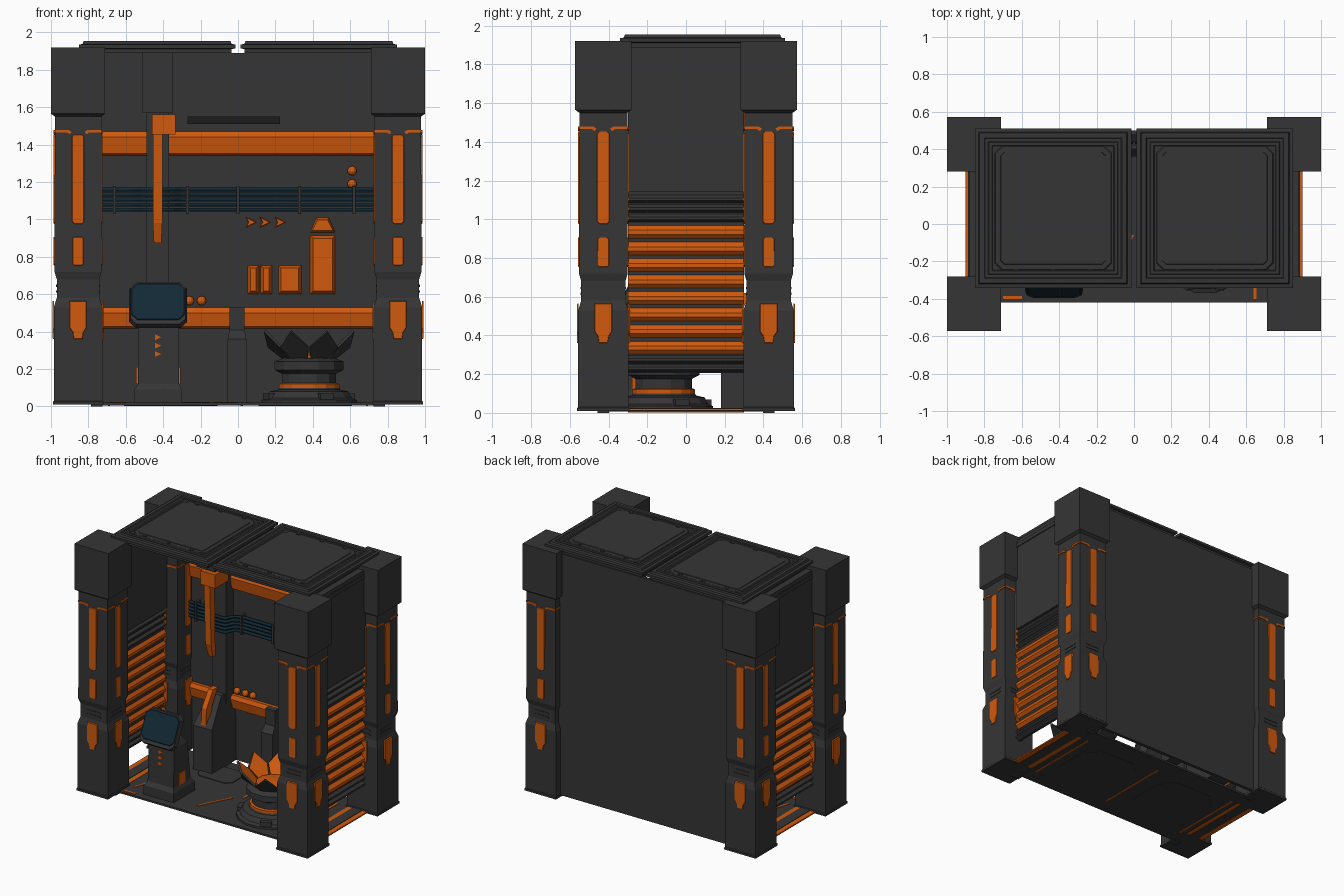
import bpy, bmesh, math
from mathutils import Vector, Matrix

if "Cube" in bpy.data.objects:
    bpy.data.objects.remove(bpy.data.objects["Cube"])

def material(name, c):
    m = bpy.data.materials.new(name)
    m.diffuse_color = (*c, 1)
    m.use_nodes = True
    m.node_tree.nodes["Principled BSDF"].inputs["Base Color"].default_value = m.diffuse_color
    return m

GREY = material("dark grey metal", (0.036, 0.036, 0.036))
ORANGE = material("orange paint", (0.63, 0.10, 0.004))
BLUE = material("deep blue", (0.006, 0.022, 0.036))
BLACK = material("near black", (0.012, 0.012, 0.012))
RX = Matrix.Rotation(math.pi / 2, 4, 'X')       # local z -> -y (faces the front)

def finish(name, bm, mats):
    bmesh.ops.recalc_face_normals(bm, faces=bm.faces)
    me = bpy.data.meshes.new(name)
    bm.to_mesh(me)
    bm.free()
    for m in mats:
        me.materials.append(m)
    ob = bpy.data.objects.new(name, me)
    bpy.context.collection.objects.link(ob)
    return ob

def loft(name, rings, mat, end_mat=None, M=Matrix()):
    """Skin between rings of points, capped; end_mat colours the last cap."""
    bm = bmesh.new()
    vs = [[bm.verts.new(M @ Vector(p)) for p in r] for r in rings]
    n = len(rings[0])
    for a, b in zip(vs, vs[1:]):
        for i in range(n):
            bm.faces.new((a[i], a[(i + 1) % n], b[(i + 1) % n], b[i]))
    bm.faces.new(vs[0])
    f = bm.faces.new(vs[-1])
    if end_mat:
        f.material_index = 1
    return finish(name, bm, [mat] + ([end_mat] if end_mat else []))

def rect(x0, x1, y0, y1, z):
    return [(x0, y0, z), (x1, y0, z), (x1, y1, z), (x0, y1, z)]

def box(name, x0, x1, y0, y1, z0, z1, mat=GREY):
    return loft(name, [rect(x0, x1, y0, y1, z0), rect(x0, x1, y0, y1, z1)], mat)

def plate(name, pts, d, M, mat=ORANGE, inset=0.0, end_mat=None):
    """Raised plate with a bevelled edge from a 2D outline."""
    xs, ys = [p[0] for p in pts], [p[1] for p in pts]
    cx, cy = (min(xs) + max(xs)) / 2, (min(ys) + max(ys)) / 2
    sx = 1 - 2 * inset / (max(xs) - min(xs))
    sy = 1 - 2 * inset / (max(ys) - min(ys))
    top = [(cx + (x - cx) * sx, cy + (y - cy) * sy, d) for x, y in pts]
    return loft(name, [[(x, y, 0) for x, y in pts], top], mat, end_mat, M)

def cut_rect(w, h, c, cx=0, cy=0):
    """Rectangle with chamfered corners."""
    a, b = w / 2, h / 2
    return [(cx + x, cy + y) for x, y in [(-a + c, -b), (a - c, -b), (a, -b + c), (a, b - c),
            (a - c, b), (-a + c, b), (-a, b - c), (-a, -b + c)]]

def lathe(name, prof, n, cx, cy, mat=GREY):
    ring = lambda r, z: [(cx + r * math.cos((i + .5) * math.tau / n),
                          cy + r * math.sin((i + .5) * math.tau / n), z) for i in range(n)]
    return loft(name, [ring(r, z) for r, z in prof], mat)

def extrude_y(name, prof, y0, y1, mat):
    return loft(name, [[(x, y0, z) for x, z in prof], [(x, y1, z) for x, z in prof]], mat)

def ball(name, x, y, z, r):
    bm = bmesh.new()
    bmesh.ops.create_uvsphere(bm, u_segments=12, v_segments=8, radius=r,
                              matrix=Matrix.Translation((x, y, z)))
    return finish(name, bm, [ORANGE])

# corner pillars with inlaid plates on all four faces
PROF = [(.135, .01), (.135, .025), (.13, .03), (.13, .53), (.114, .58), (.114, .68),
        (.126, .72), (.124, 1.55), (.145, 1.565), (.145, 1.92)]
for sx in (-1, 1):
    for sy in (-1, 1):
        cx, cy = .855 * sx, .427 * sy
        loft("corner_pillar", [rect(cx - h, cx + h, cy - h, cy + h, z) for h, z in PROF], GREY)
        box("pillar_foot", cx - .1 * sx - .03, cx - .1 * sx + .03, cy - .03, cy + .03, 0, .012)
        for k in range(4):
            base = Matrix.Translation((cx, cy, 0)) @ Matrix.Rotation(k * math.pi / 2, 4, 'Z')
            M = base @ Matrix.Translation((0, -.122, 0)) @ RX
            plate("pillar_long_plate", cut_rect(.066, .48, .012, 0, 1.215), .009, M, inset=.003)
            plate("pillar_short_plate", cut_rect(.06, .155, .008, 0, .83), .009, M, inset=.003)
            low = base @ Matrix.Translation((0, -.128, 0)) @ RX
            plate("pillar_shield_plate", [(-.022, .36), (.022, .36), (.028, .395), (.046, .42),
                  (.046, .565), (-.046, .565), (-.046, .42), (-.028, .395)], .009, low, inset=.003)
            for s in (-1, 1):
                plate("pillar_trim", [(.045 * s, 1.455), (.06 * s, 1.465), (.122 * s, 1.465),
                      (.122 * s, 1.478), (.05 * s, 1.478), (.035 * s, 1.468)], .009, M)
            for z in (.615, .645):
                plate("waist_rib", cut_rect(.12, .012, .003, 0, z), .006,
                      base @ Matrix.Translation((0, -.112, 0)) @ RX, GREY)

# back wall with horizontal trim bands
box("back_wall", -.75, .75, .475, .5, .02, 1.89)
for z0, z1 in ((1.34, 1.47), (.415, .53)):
    loft("wall_band", [[(x, .48, z0), (x, .45, z0 + .012), (x, .435, z1 - .03), (x, .45, z1), (x, .48, z1)]
                       for x in (-.74, .74)], ORANGE)
box("wall_slot", -.27, .225, .44, .48, 1.51, 1.55, BLACK)

# side walls: louvred shutter below, plain panel above
for s in (-1, 1):
    box("side_upper_panel", *sorted((.82 * s, .88 * s)), -.3, .3, 1.14, 1.89)
    box("side_top_rib", *sorted((.83 * s, .887 * s)), -.3, .3, 1.83, 1.86)
    box("shutter_core", *sorted((.842 * s, .858 * s)), -.3, .3, .205, 1.15)
    def slat(name, z, h, mat):
        extrude_y(name, [(.825 * s, z + .3 * h), (.84 * s, z), (.86 * s, z), (.88 * s, z + .3 * h),
                         (.88 * s, z + .6 * h), (.855 * s, z + h), (.845 * s, z + h), (.825 * s, z + .6 * h)],
                  -.3, .3, mat)
    for i in range(8):
        slat("shutter_slat", .303 + i * .0855, .07, ORANGE)
    for z in (.21, .255, .985, 1.035, 1.085):
        slat("shutter_dark_slat", z, .043, GREY)
    # glowing floor strip under the shutter
    box("floor_strip", *sorted((.74 * s, .9 * s)), -.3, .3, .012, .022, ORANGE)
    box("floor_strip_inlay", *sorted((.78 * s, .86 * s)), -.3, .3, .01, .026)

# two roof hatches with stepped frames
for s in (-1, 1):
    cx, cy = .4325 * s, .085
    steps = [(0.02, 1.89), (.02, 1.91), (0, 1.915), (0, 1.935), (.02, 1.938), (.025, 1.953), (.05, 1.953),
             (.055, 1.945), (.07, 1.945), (.075, 1.951), (.09, 1.951), (.095, 1.942)]
    loft("roof_hatch", [rect(cx - .418 + d, cx + .418 - d, cy - .426 + d, cy + .426 - d, z)
                        for d, z in steps], GREY)
    T = Matrix.Translation((cx, cy, 1.94))
    plate("hatch_outer_rim", cut_rect(.63, .67, .04), .008, T, GREY, .006)
    plate("hatch_inner_panel", cut_rect(.57, .61, .02), .012, T, GREY, .006)
    for x in (-.2, 0, .2):
        for y in (-.32, .32):
            plate("hatch_clip", cut_rect(.03, .02, .004, x, y), .013, T, GREY)

# floor with inlays above and recessed outlines below
box("floor", -.74, .74, -.42, .42, .006, .02)
for pts in ([(-.7, -.4), (-.6, -.4), (-.6, -.385), (-.7, -.385)],
            [(-.68, -.3), (-.665, -.3), (-.6, -.1), (-.615, -.1)],
            [(-.14, -.3), (-.125, -.3), (0, -.06), (-.015, -.06)],
            [(.05, -.02), (.065, -.02), (.065, .2), (.05, .2)],
            [(.64, -.4), (.655, -.4), (.655, .3), (.64, .3)],
            [(-.7, .0), (-.685, .0), (-.685, .35), (-.7, .35)]):
    plate("floor_light", pts, .004, Matrix.Translation((0, 0, .02)))
for x in (-.36, .36):
    plate("floor_under_panel", cut_rect(.5, .5, .1, x, 0), .005, Matrix.Translation((0, 0, .002)), GREY)
for x in (-.69, .69, .02):
    plate("under_light", cut_rect(.012, .6, .002, x, 0), .005, Matrix.Translation((0, 0, .002)))
for x in (-.3, .35):
    plate("floor_panel", cut_rect(.3, .22, .04, x, .22), .005, Matrix.Translation((0, 0, .02)), GREY)

# wall column, base and hanging arm
box("column_head", -.51, -.35, .22, .48, 1.57, 1.89)
box("column_neck", -.49, -.37, .38, .48, .4, 1.57)
loft("column_base", [rect(-.51, -.35, .18, .48, .02), rect(-.51, -.35, .18, .48, .36),
                     rect(-.48, -.38, .34, .48, .56)], GREY)
box("arm_clamp", -.46, -.335, .2, .36, 1.455, 1.56, ORANGE)
loft("arm_rod", [rect(-.45, -.41, .28, .31, .875), rect(-.455, -.405, .25, .3, .98),
                 rect(-.455, -.405, .23, .29, 1.5)], ORANGE)
loft("base_brace", [rect(-.45, -.41, .19, .25, .36), rect(-.45, -.41, .2, .27, .5),
                    rect(-.45, -.41, .28, .34, .62)], ORANGE)
loft("wall_post", [rect(-.055, .045, .36, .48, .02), rect(-.055, .045, .36, .48, .36),
                   rect(-.045, .035, .4, .48, .41), rect(-.045, .035, .4, .48, .53)], GREY)

# pipes that bend round the column
for i in range(5):
    z = 1.052 + i * .027
    cu = bpy.data.curves.new("wall_pipe", 'CURVE')
    cu.dimensions, cu.bevel_depth, cu.bevel_resolution = '3D', .0115, 1
    cu.use_fill_caps = True
    pts = [(-.74, .44), (-.57, .44), (-.52, .41), (-.5, .35), (-.36, .35), (-.33, .41), (-.28, .44), (.74, .44)]
    sp = cu.splines.new('POLY')
    sp.points.add(len(pts) - 1)
    for p, (x, y) in zip(sp.points, pts):
        p.co = (x, y, z, 1)
    cu.materials.append(BLUE)
    bpy.context.collection.objects.link(bpy.data.objects.new("wall_pipe", cu))
for x in (-.66, -.33 + .06, 0, .33, .62):
    box("pipe_bracket", x - .008, x + .008, .42, .48, 1.03, 1.18)

# orange wall fittings
W = Matrix.Translation((0, .476, 0)) @ RX
for x in (.04, .115, .195):
    plate("wall_arrow", [(x, .955), (x + .06, .985), (x, 1.015), (x + .015, .985)], .02, W, inset=.006)
for x0, x1, z0, z1 in ((.05, .112, .6, .755), (.12, .182, .6, .755), (.215, .34, .6, .755), (.385, .52, .6, .915)):
    plate("wall_panel", [(x0, z0), (x1, z0), (x1, z1), (x0, z1)], .035, W, inset=.016)
plate("wall_panel_cap", [(.385, .93), (.52, .93), (.485, 1.01), (.42, 1.01)], .035, W, inset=.012)
for x, z in ((.61, 1.26), (.61, 1.19), (-.33, .565), (-.26, .565), (-.195, .565)):
    ball("wall_knob", x, .46, z, .025)

# console with tilted screen
loft("console_pedestal", [rect(-.555, -.3, -.36, -.1, .02), rect(-.555, -.3, -.36, -.1, .09),
     rect(-.535, -.315, -.34, -.13, .12), rect(-.535, -.315, -.33, -.17, .42),
     rect(-.5, -.35, -.32, -.22, .5)], GREY)
S = Matrix.Translation((-.427, -.315, .54)) @ Matrix.Rotation(math.radians(-25), 4, 'X') @ RX
plate("screen_back", cut_rect(.24, .2, .03), -.05, S, GREY, .03)
plate("screen_frame", cut_rect(.31, .265, .035), .03, S, GREY, .008)
plate("screen_glass", cut_rect(.285, .215, .03, 0, .008), .006, S @ Matrix.Translation((0, 0, .029)), BLUE, .004)
for z in (.28, .325, .37):
    plate("console_light", [(-.445, z - .016), (-.41, z), (-.445, z + .016)], .01,
          Matrix.Translation((0, -.328, 0)) @ RX)
for x in (-.545, -.317):
    box("console_side_light", x, x + .01, -.28, -.2, .12, .21, ORANGE)

# lotus-shaped burner on a stepped round base
bx, by = .38, -.115
lathe("burner_base", [(.26, .02), (.26, .035), (.235, .045), (.215, .08), (.17, .09), (.165, .1)], 16, bx, by)
lathe("burner_glow_ring", [(.155, .095), (.165, .1), (.165, .12), (.155, .125)], 16, bx, by, ORANGE)
lathe("burner_body", [(.15, .12), (.15, .175), (.19, .195), (.19, .24), (.14, .26)], 12, bx, by)
lathe("burner_core", [(.12, .255), (.12, .275), (.03, .285)], 12, bx, by, ORANGE)
for k in range(8):
    M = Matrix.Translation((bx, by, 0)) @ Matrix.Rotation((k + .5) * math.pi / 4, 4, 'Z')
    petal = [(.13, -.045, .25), (.205, -.083, .315), (.262, 0, .4), (.205, .083, .315), (.13, .045, .25)]
    loft("burner_petal", [petal, [(x - .014, y * .9, z + .008) for x, y, z in petal]], GREY, ORANGE, M)
for k in range(4):
    M = Matrix.Translation((bx, by, 0)) @ Matrix.Rotation(k * math.pi / 2 + .4, 4, 'Z')
    loft("base_lug", [[(.17, -.04, z), (.25, -.04, z), (.25, .04, z), (.17, .04, z)] for z in (.02, .07)], GREY, None, M)
